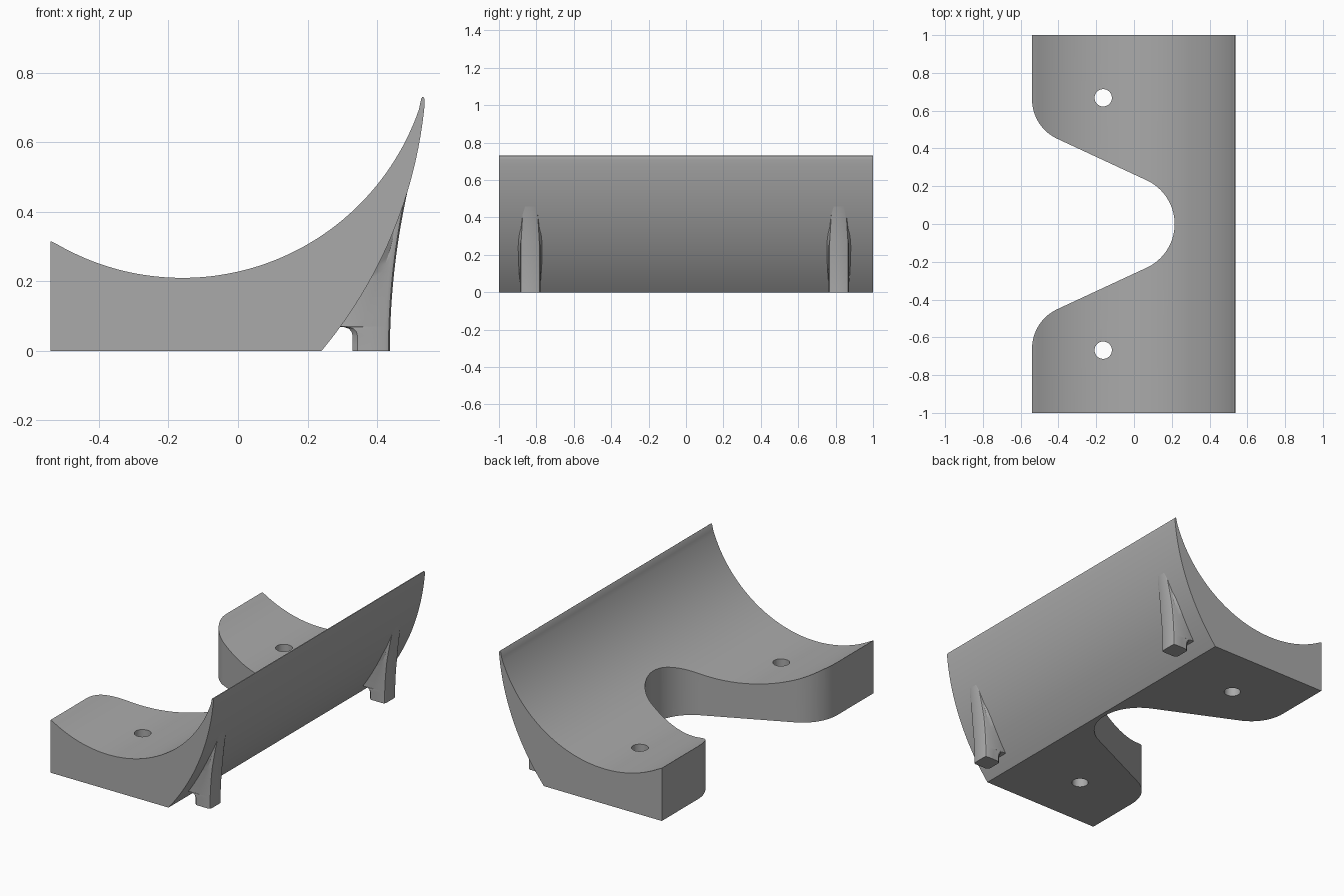
import bpy, bmesh
from math import sin, cos, radians, sqrt, pi, asin, degrees
from mathutils import Vector

cube = bpy.data.objects.get("Cube")
if cube:
    bpy.data.objects.remove(cube, do_unlink=True)

grey = bpy.data.materials.new("plain grey")
grey.use_nodes = True
GREY = (0.4, 0.4, 0.4, 1)
grey.diffuse_color = GREY
grey.node_tree.nodes["Principled BSDF"].inputs["Base Color"].default_value = GREY


def arc(cx, cy, r, start, end, n):
    """Points on a circle, angles in degrees."""
    angles = [radians(start + (end - start) * i / n) for i in range(n + 1)]
    return [(cx + r * cos(a), cy + r * sin(a)) for a in angles]


def make_object(name, bm):
    bmesh.ops.recalc_face_normals(bm, faces=bm.faces)
    mesh = bpy.data.meshes.new(name)
    bm.to_mesh(mesh)
    bm.free()
    mesh.materials.append(grey)
    obj = bpy.data.objects.new(name, mesh)
    bpy.context.collection.objects.link(obj)
    return obj


def prism(name, points, place, travel):
    """Extrude a flat outline along a vector."""
    bm = bmesh.new()
    face = bm.faces.new([bm.verts.new(place(a, b)) for a, b in points])
    new = bmesh.ops.extrude_face_region(bm, geom=[face])["geom"]
    verts = [v for v in new if isinstance(v, bmesh.types.BMVert)]
    bmesh.ops.translate(bm, verts=verts, vec=Vector(travel))
    return make_object(name, bm)


def select_only(obj):
    bpy.ops.object.select_all(action="DESELECT")
    obj.select_set(True)
    bpy.context.view_layer.objects.active = obj


def cut(obj, cutter):
    cutter.hide_render = True
    mod = obj.modifiers.new("cut", "BOOLEAN")
    mod.operation, mod.solver, mod.object = "DIFFERENCE", "EXACT", cutter
    select_only(obj)
    bpy.ops.object.modifier_apply(modifier=mod.name)
    bpy.data.objects.remove(cutter, do_unlink=True)


def smooth(obj):
    select_only(obj)
    bpy.ops.object.shade_smooth_by_angle(angle=radians(30))


# Outer back curve of the cradle
BACK_X, BACK_Z, BACK_R = -0.757, 0.834, 1.3


def back_x(z):
    return BACK_X + sqrt(BACK_R ** 2 - (z - BACK_Z) ** 2)


# Cradle body: side profile swept along its length
back = arc(BACK_X, BACK_Z, BACK_R, degrees(asin(-BACK_Z / BACK_R)), -5.5, 24)
tip = [(0.537, 0.722), (0.535, 0.729), (0.531, 0.731), (0.527, 0.726)]
seat = arc(-0.16, 0.93, 0.72, -19, -121.8, 56)
profile = [(-0.54, 0)] + back + tip + seat[:-1] + [(-0.54, 0.316)]
body = prism("cradle_body", profile, lambda x, z: (x, -1, z), (0, 2, 0))

# Rounded notch in the low edge
SLOPE = 24
half = arc(-0.31, 0.66, 0.23, 180, 270 - SLOPE, 14)
half += arc(-0.04, 0, 0.255, 90 - SLOPE, 0, 18)
notch = [(-0.7, 0.66)] + half + [(x, -y) for x, y in reversed(half[:-1])] + [(-0.7, -0.66)]
cut(body, prism("notch_cutter", notch, lambda x, y: (x, y, -0.1), (0, 0, 1)))

# Screw holes
for y in (-0.668, 0.668):
    ring = arc(-0.163, y, 0.046, 0, 360, 32)[:-1]
    cut(body, prism("hole_cutter", ring, lambda a, b: (a, b, -0.1), (0, 0, 1)))
smooth(body)


# Support legs: stacked sections that blend into the back curve
def leg(name, y):
    bm = bmesh.new()
    rings = []
    levels = [0, 0.02, 0.042, 0.055, 0.064, 0.069] + [0.07 + 0.0225 * i for i in range(21)]
    for z in levels:
        outer = 0.437 + 0.24 * z ** 2
        if z < 0.07:
            inner = 0.303 + sqrt(max(0, 0.027 ** 2 - max(0, z - 0.042) ** 2))
        else:
            inner = back_x(z) - 0.04
        inner = min(inner, outer - 0.03)
        t = max(0, z - 0.25) / 0.27
        w = 0.054 - 0.016 * t
        c = 0.014
        root = max(inner + c, min(back_x(z), outer - 2 * c))
        flare = 0.01 * sin(pi * min(1, max(0, z - 0.03) / 0.42))
        side = [(outer, w - c), (outer - c * 0.3, w - c * 0.3), (outer - c, w),
                (root + 0.4 * (outer - root), w), (root, w + flare), (inner, w - c + 2 * flare)]
        loop = side + [(x, -v) for x, v in reversed(side)]
        rings.append([bm.verts.new((x, y + v, z)) for x, v in loop])
    for low, high in zip(rings, rings[1:]):
        for i in range(len(low)):
            j = (i + 1) % len(low)
            bm.faces.new((low[i], low[j], high[j], high[i]))
    bm.faces.new(rings[0])
    bm.faces.new(rings[-1])
    smooth(make_object(name, bm))


leg("front_support_leg", -0.833)
leg("rear_support_leg", 0.817)
